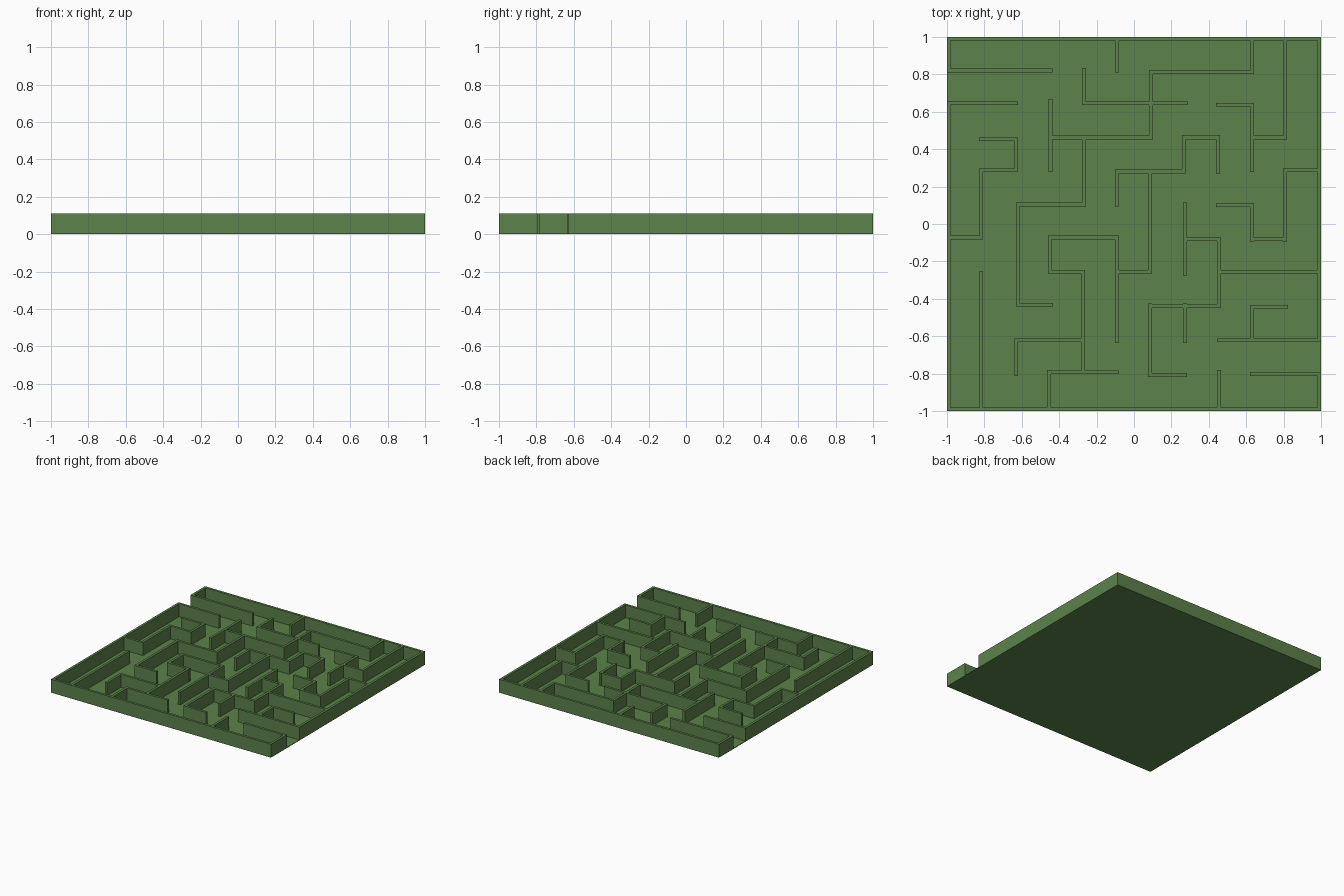
import bpy, bmesh

H = 0.11        # overall height
FLOOR = 0.005   # floor thickness
T = 0.02        # wall thickness

green = bpy.data.materials.new("hedge green")
green.diffuse_color = (0.107, 0.223, 0.07, 1)


def add_box(bm, x0, x1, y0, y1, z0, z1):
    v = bmesh.ops.create_cube(bm, size=1)["verts"]
    bmesh.ops.scale(bm, vec=(x1 - x0, y1 - y0, z1 - z0), verts=v)
    bmesh.ops.translate(bm, vec=((x0 + x1) / 2, (y0 + y1) / 2, (z0 + z1) / 2), verts=v)


def make(name, boxes):
    bm = bmesh.new()
    for b in boxes:
        add_box(bm, *b)
    me = bpy.data.meshes.new(name)
    bm.to_mesh(me)
    bm.free()
    me.materials.append(green)
    bpy.context.collection.objects.link(bpy.data.objects.new(name, me))


# floor slab
make("floor", [(-1, 1, -1, 1, 0, FLOOR)])

# outer walls, with an entrance on the left and an exit on the right
make("outer_walls", [
    (-1, 1, 1 - T, 1, 0, H),
    (-1, 1, -1, -1 + T, 0, H),
    (-1, -1 + T, -1, 0.655, 0, H),
    (-1, -1 + T, 0.81, 1, 0, H),
    (1 - T, 1, -1, -0.79, 0, H),
    (1 - T, 1, -0.63, 1, 0, H),
])

# inner walls running front to back: centre x -> spans in y
ALONG_Y = {
    -0.817: [(-0.083, 0.295), (-1, -0.25)],
    -0.630: [(0.277, 0.463), (-0.813, -0.61)],
    -0.621: [(-0.442, 0.115)],
    -0.446: [(0.277, 0.667)],
    -0.450: [(-0.265, -0.062)],
    -0.455: [(-1, -0.78)],
    -0.267: [(0.64, 0.833), (0.093, 0.475)],
    -0.273: [(-0.8, -0.25)],
    -0.091: [(0.81, 1), (0.093, 0.292), (-0.635, -0.062)],
    0.091: [(0.453, 0.823)],
    0.086: [(-0.265, 0.292), (-0.817, -0.426)],
    0.267: [(0.27, 0.475)],
    0.273: [(-0.276, 0.115), (-0.635, -0.426)],
    0.449: [(0.27, 0.475)],
    0.454: [(-0.448, -0.072), (-1, -0.78)],
    0.631: [(0.801, 1), (0.277, 0.645), (-0.094, 0.11), (-0.625, -0.432)],
    0.807: [(0.453, 1), (-0.094, 0.297)],
}
make("walls_front_to_back", [(x - T / 2, x + T / 2, a, b, 0, H)
                             for x, spans in ALONG_Y.items() for a, b in spans])

# inner walls running left to right: centre y -> spans in x
ALONG_X = {
    0.821: [(-1, -0.437)],
    0.812: [(0.08, 0.642)],
    0.646: [(-1, -0.62), (-0.278, 0.287)],
    0.637: [(0.438, 0.642)],
    0.463: [(-0.455, 0.1), (0.257, 0.46), (0.62, 0.818)],
    0.453: [(-0.828, -0.62)],
    0.287: [(-0.828, -0.62), (0.797, 1)],
    0.281: [(-0.1, 0.277)],
    0.104: [(-0.632, -0.257)],
    0.100: [(0.438, 0.642)],
    -0.072: [(-1, -0.807), (-0.46, -0.08)],
    -0.082: [(0.262, 0.465), (0.62, 0.818)],
    -0.255: [(-0.46, -0.262), (-0.1, 0.097), (0.445, 1)],
    -0.432: [(-0.632, -0.433)],
    -0.438: [(0.075, 0.465)],
    -0.443: [(0.62, 0.823)],
    -0.622: [(-0.642, -0.262), (0.443, 1)],
    -0.793: [(-0.465, -0.08)],
    -0.802: [(0.62, 1)],
    -0.807: [(0.075, 0.283)],
}
make("walls_left_to_right", [(a, b, y - T / 2, y + T / 2, 0, H)
                             for y, spans in ALONG_X.items() for a, b in spans])
